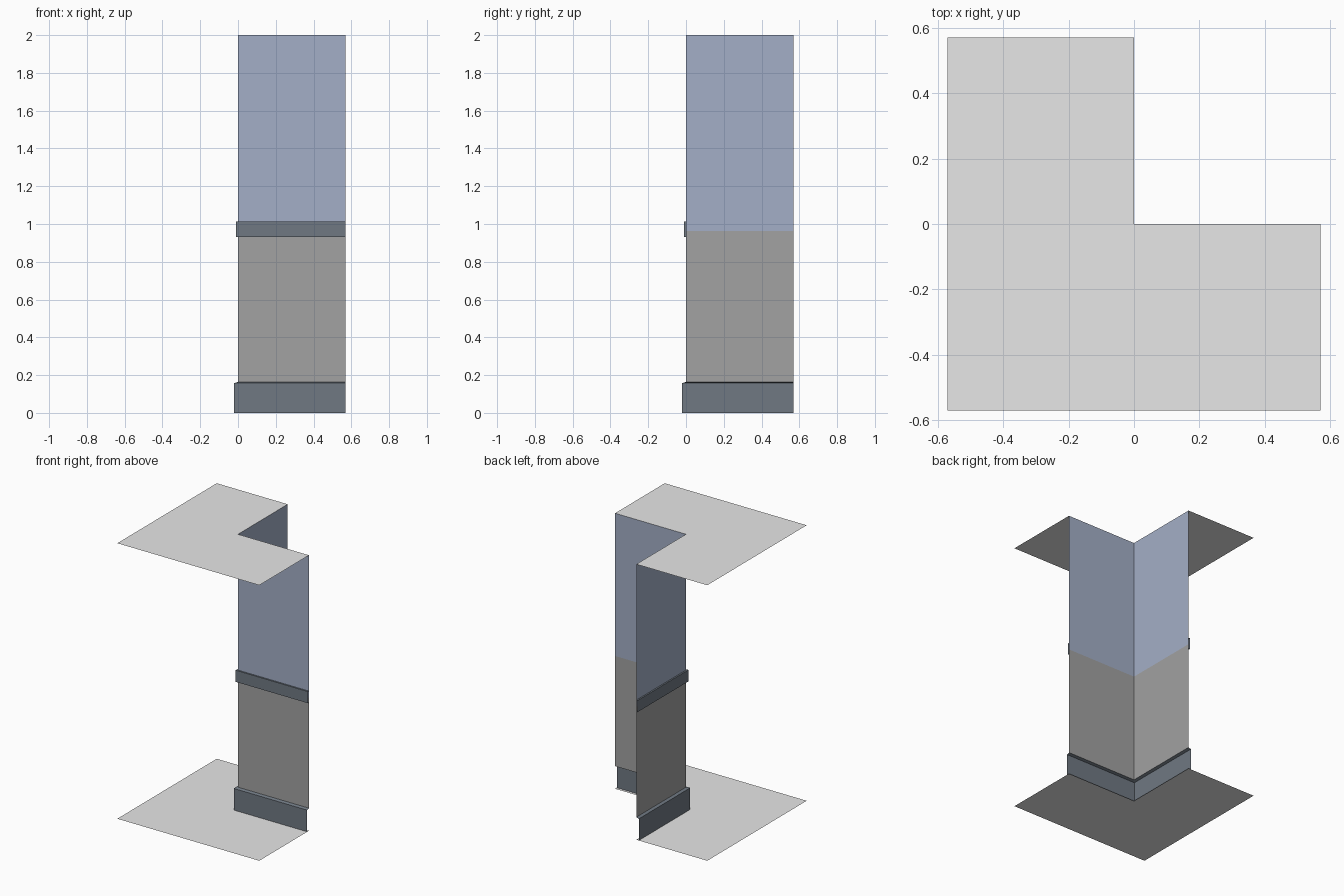
import bpy

if "Cube" in bpy.data.objects:
    bpy.data.objects.remove(bpy.data.objects["Cube"])

E = 0.57       # half width of the corner module
H = 2.0        # room height
SPLIT = 0.964  # height where the lower wall meets the upper wall


def material(name, rgb):
    m = bpy.data.materials.new(name)
    m.diffuse_color = (*rgb, 1.0)
    m.use_nodes = True
    m.node_tree.nodes["Principled BSDF"].inputs["Base Color"].default_value = m.diffuse_color
    return m


pale_grey = material("pale_grey", (0.80, 0.80, 0.80))
mid_grey = material("mid_grey", (0.36, 0.36, 0.36))
dusty_blue = material("dusty_blue", (0.37, 0.43, 0.57))
slate = material("dark_slate", (0.16, 0.19, 0.225))


def add_mesh(name, verts, faces, mat):
    me = bpy.data.meshes.new(name)
    me.from_pydata(verts, [], faces)
    me.materials.append(mat)
    ob = bpy.data.objects.new(name, me)
    bpy.context.collection.objects.link(ob)
    return ob


def corner_sweep(name, profile, mat):
    """Sweep (offset from wall, height) points round the outside corner."""
    verts, faces, n = [], [], len(profile)
    for j in range(3):
        for d, z in profile:
            x, y = [(E, -d), (-d, -d), (-d, E)][j]
            verts.append((x, y, z))
    for j in range(2):
        for i in range(n - 1):
            a, b = j * n + i, (j + 1) * n + i
            faces.append((b, a, a + 1, b + 1))
    return add_mesh(name, verts, faces, mat)


def l_panel(name, z, up):
    """L-shaped sheet that leaves the corner quadrant open."""
    verts = [(x, y, z) for x, y in
             [(-E, -E), (0, -E), (E, -E), (E, 0), (0, 0), (0, E), (-E, E), (-E, 0)]]
    faces = [(0, 1, 4, 7), (1, 2, 3, 4), (7, 4, 5, 6)]
    if not up:
        faces = [f[::-1] for f in faces]
    return add_mesh(name, verts, faces, pale_grey)


# Floor and ceiling
l_panel("floor", 0.0, True)
l_panel("ceiling", H, False)

# Walls: the lower one starts at the top of the open-backed baseboard
corner_sweep("lower_wall", [(0, 0.164), (0, SPLIT)], mid_grey)
corner_sweep("upper_wall", [(0, SPLIT), (0, H)], dusty_blue)

# Trim
corner_sweep("baseboard", [(0.02, 0), (0.02, 0.157), (0, 0.164)], slate)
corner_sweep("chair_rail", [(0, 0.93), (0.011, 0.93), (0.011, 1.014), (0, 1.014)], slate)
